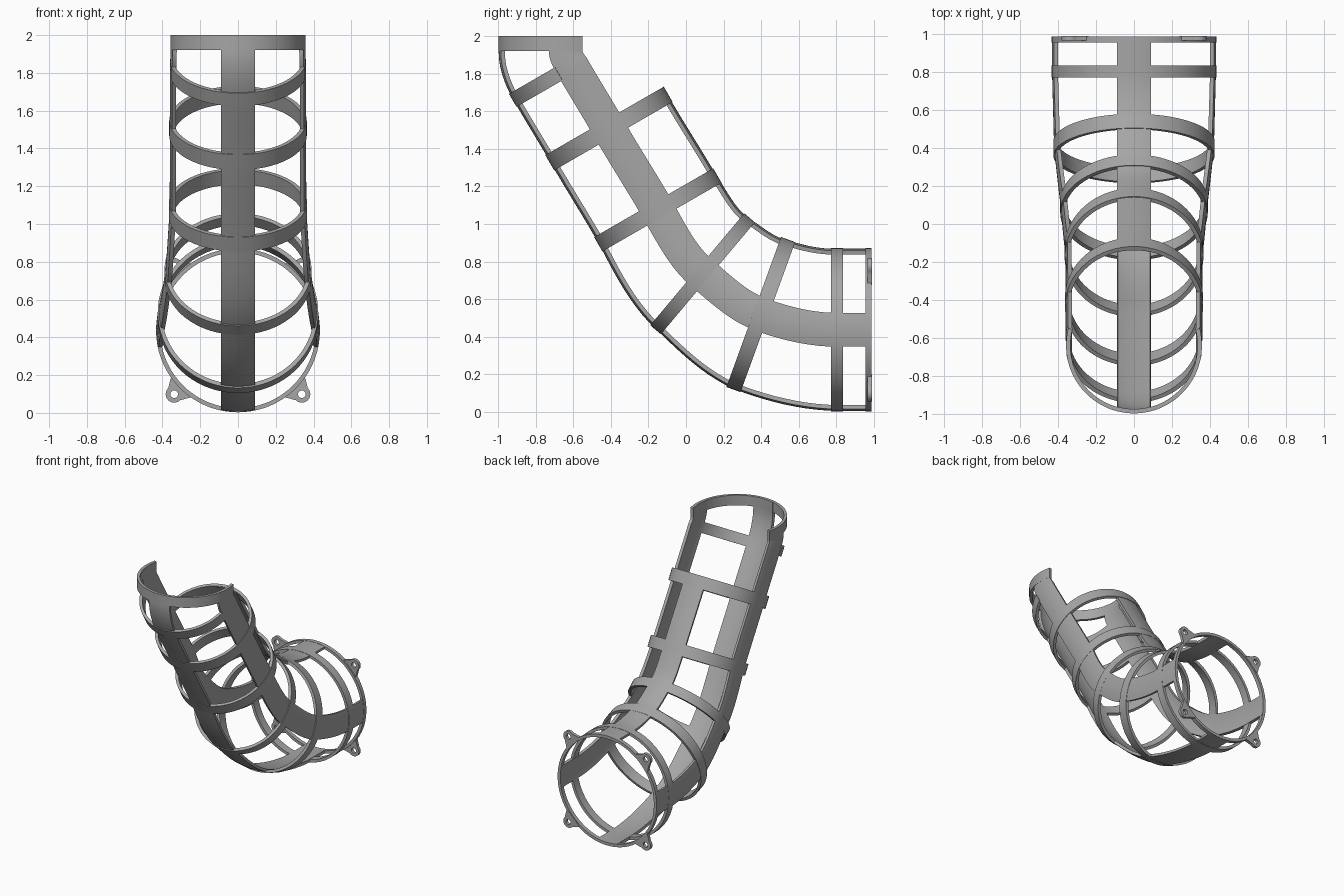
import bpy, bmesh
from math import sin, cos, asin, pi, radians
from mathutils import Vector

cube = bpy.data.objects.get("Cube")
if cube:
    bpy.data.objects.remove(cube, do_unlink=True)

grey = bpy.data.materials.new("plain grey")
grey.use_nodes = True
COLOUR = (0.38, 0.38, 0.38, 1)
grey.diffuse_color = COLOUR
grey.node_tree.nodes["Principled BSDF"].inputs["Base Color"].default_value = COLOUR

WALL = 0.022
STRIP_HALF = 0.09

# Centre line of the bent tube: y, z, pitch in degrees, radius
STATIONS = [
    (0.988, 0.437, 0, 0.432),
    (0.803, 0.437, 0, 0.432),
    (0.398, 0.518, 20, 0.421),
    (0.088, 0.735, 40, 0.385),
    (-0.15, 1.075, 60, 0.362),
    (-0.41, 1.508, 60, 0.36),
    (-0.607, 1.84, 60, 0.36),
    (-0.64, 1.92, 90, 0.357),
    (-0.64, 2.0, 90, 0.357),
]


def heading(pitch):
    return Vector((0, -cos(pitch), sin(pitch)))


def frame(s):
    """Centre, pitch and radius at station number s (Hermite between stations)."""
    i = min(int(s), len(STATIONS) - 2)
    t = s - i
    a, b = STATIONS[i], STATIONS[i + 1]
    p, q = Vector((0, a[0], a[1])), Vector((0, b[0], b[1]))
    pa, pb = radians(a[2]), radians(b[2])
    chord = (q - p).length
    h = t * t * (3 - 2 * t)
    centre = (p.lerp(q, h) + heading(pa) * chord * t * (1 - t) ** 2
              - heading(pb) * chord * t * t * (1 - t))
    return centre, pa + (pb - pa) * t, a[3] + (b[3] - a[3]) * t


def rim_point(centre, pitch, radius, phi):
    """Point on the tube wall; phi 0 is the upper side, pi the lower."""
    normal = Vector((0, sin(pitch), cos(pitch)))
    return centre + radius * (Vector((sin(phi), 0, 0)) + normal * cos(phi))


def finish(name, bm, solid=False):
    mesh = bpy.data.meshes.new(name)
    bm.to_mesh(mesh)
    bm.free()
    mesh.materials.append(grey)
    obj = bpy.data.objects.new(name, mesh)
    bpy.context.collection.objects.link(obj)
    bpy.ops.object.select_all(action='DESELECT')
    obj.select_set(True)
    bpy.context.view_layer.objects.active = obj
    if not solid:
        mod = obj.modifiers.new("wall", 'SOLIDIFY')
        mod.thickness = WALL
        mod.offset = -1
        bpy.ops.object.modifier_apply(modifier=mod.name)
    bpy.ops.object.shade_smooth_by_angle(angle=radians(35))
    return obj


def sheet(name, rows, closed=False):
    """Surface through rows of points, thickened inwards."""
    bm = bmesh.new()
    grid = [[bm.verts.new(p) for p in row] for row in rows]
    n = len(rows[0])
    for r0, r1 in zip(grid, grid[1:]):
        for j in range(n if closed else n - 1):
            k = (j + 1) % n
            bm.faces.new((r0[j], r1[j], r1[k], r0[k]))
    return finish(name, bm)


def strip(name, middle, end):
    """Lengthwise strip of constant width following the tube."""
    rows = []
    count = int(end * 10)
    for i in range(count + 1):
        centre, pitch, radius = frame(end * i / count)
        half = asin(STRIP_HALF / radius)
        rows.append([rim_point(centre, pitch, radius, middle + half * (j / 4 - 1))
                     for j in range(9)])
    return sheet(name, rows)


def ring(name, s, half_width, half_angle=180, shift=0.0, extra=0.004):
    """Cross band square to the tube; partial bands are centred on the lower side."""
    centre, pitch, radius = frame(s)
    closed = half_angle == 180
    n = 72
    span = radians(half_angle)
    phis = [pi - span + 2 * span * j / n for j in range(n if closed else n + 1)]
    rows = [[rim_point(centre + heading(pitch) * (shift + w), pitch, radius + extra, phi)
             for phi in phis] for w in (-half_width, half_width)]
    return sheet(name, rows, closed)


# Lengthwise strips
strip("lower_strip", pi, 8)
strip("upper_strip", 0, 5.11)
strip("left_strip", pi / 2, 8)
strip("right_strip", -pi / 2, 8)

# Cross bands
ring("end_ring", 0, 0.016, shift=0.016, extra=0.002)
ring("straight_ring", 1, 0.032, extra=0.002)
ring("lower_bend_ring", 2, 0.04)
ring("upper_bend_ring", 3, 0.037)
ring("lower_arm_ring", 4, 0.044)
ring("upper_arm_ring", 5, 0.047)
ring("open_half_ring", 6, 0.04, half_angle=77)
ring("top_half_ring", 7, 0.04, half_angle=104.5, shift=0.04, extra=0.001)


def tab(name, angle):
    """Flared mounting ear with a screw hole on the end ring."""
    reach, hole, n = 0.478, 0.02, 24
    bm = bmesh.new()
    loops = []
    for y in (0.966, 0.99):
        outer, inner = [], []
        for k in range(n):
            a = 2 * pi * k / n
            c, s = cos(a), sin(a)
            if c < -0.01:
                m = max(abs(c), abs(s))
                u, v = 0.06 * c / m, s / m * (0.045 - 0.035 * c / m)
            else:
                u, v = 0.045 * c, 0.045 * s
            for ring_verts, du, dv in ((outer, u, v), (inner, hole * c, hole * s)):
                r = reach + du
                ring_verts.append(bm.verts.new((r * cos(angle) - dv * sin(angle), y,
                                                0.437 + r * sin(angle) + dv * cos(angle))))
        loops.append((outer, inner))
    (o0, i0), (o1, i1) = loops
    for p, q in ((o0, i0), (i0, i1), (i1, o1), (o1, o0)):
        for k in range(n):
            m = (k + 1) % n
            bm.faces.new((p[k], p[m], q[m], q[k]))
    bmesh.ops.recalc_face_normals(bm, faces=bm.faces)
    return finish(name, bm, solid=True)


# Mounting ears at the four corners
for i, label in enumerate(("upper_left", "upper_right", "lower_right", "lower_left")):
    tab(label + "_ear", pi / 4 + i * pi / 2)
